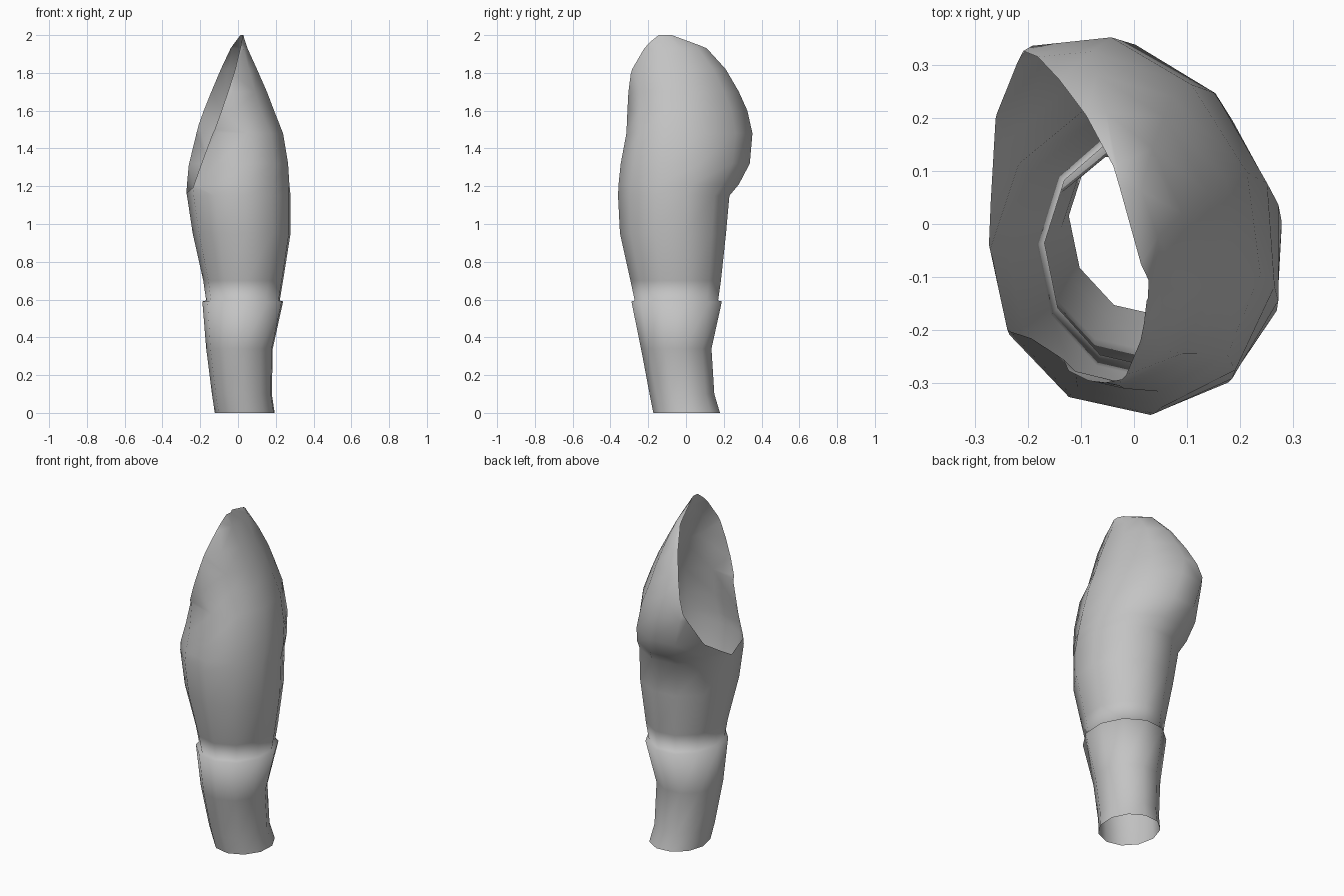
import bpy, bmesh
from math import cos, sin, tau, radians, sqrt

cube = bpy.data.objects.get("Cube")
if cube:
    bpy.data.objects.remove(cube, do_unlink=True)

SIDES = 11
PHASE = radians(13)

# One flat colour for the whole shell
grey = bpy.data.materials.new("plain grey")
grey.use_nodes = True
colour = (0.55, 0.55, 0.55, 1)
grey.diffuse_color = colour
grey.node_tree.nodes["Principled BSDF"].inputs["Base Color"].default_value = colour


def add_ring(bm, z, x0, x1, y0, y1, skew=0.0):
    """Skewed oval ring that fills the given extents."""
    cx, cy = (x0 + x1) / 2, (y0 + y1) / 2
    ry = (y1 - y0) / 2 * 1.02
    half = (x1 - x0) / 2 * 1.02
    rx = sqrt(half ** 2 - (skew * ry) ** 2)
    ring = []
    for i in range(SIDES):
        a = PHASE + tau * i / SIDES
        dy = ry * sin(a)
        ring.append(bm.verts.new((cx + rx * cos(a) + skew * dy, cy + dy, z)))
    return ring


def loft(bm, sections):
    """Open tube through a stack of sections."""
    rings = [add_ring(bm, *s) for s in sections]
    for low, high in zip(rings, rings[1:]):
        for i in range(SIDES):
            j = (i + 1) % SIDES
            bm.faces.new((low[i], low[j], high[j], high[i]))


# Sections: height, x range, y range, skew
calf = [
    (0.00, -.12, .195, -.17, .18),
    (0.10, -.135, .18, -.19, .15),
    (0.34, -.165, .185, -.235, .135),
    (0.59, -.185, .24, -.285, .19),
]
thigh = [
    (0.595, -.165, .222, -.268, .17),
    (0.70, -.18, .24, -.29, .185),
    (0.95, -.235, .28, -.345, .212),
    (1.15, -.265, .28, -.355, .23),
]
hip = [
    (1.21, -.28, .278, -.352, .28, -.05),
    (1.32, -.29, .265, -.34, .338, -.12),
    (1.48, -.31, .235, -.31, .352, -.18),
    (1.60, -.37, .19, -.305, .325, -.15),
    (1.70, -.32, .153, -.30, .28, -.12),
    (1.82, -.22, .10, -.285, .21, -.1),
    (1.93, -.12, .05, -.24, .11, -.08),
    (2.00, -.07, .028, -.18, -.06),
]

# Continuous leg shell with a narrow ledge between calf and thigh
bm = bmesh.new()
loft(bm, calf + thigh + hip)

# Slanted opening on the inner side of the hip
bmesh.ops.bisect_plane(
    bm, geom=bm.verts[:] + bm.edges[:] + bm.faces[:],
    plane_co=(.02, -.12, 2), plane_no=(-2.98, -.46, 1), clear_outer=True)
bmesh.ops.remove_doubles(bm, verts=bm.verts[:], dist=0.004)

for face in bm.faces:
    face.smooth = True
mesh = bpy.data.meshes.new("leg_shell")
bm.to_mesh(mesh)
bm.free()
mesh.materials.append(grey)
leg = bpy.data.objects.new("leg_shell", mesh)
bpy.context.collection.objects.link(leg)
